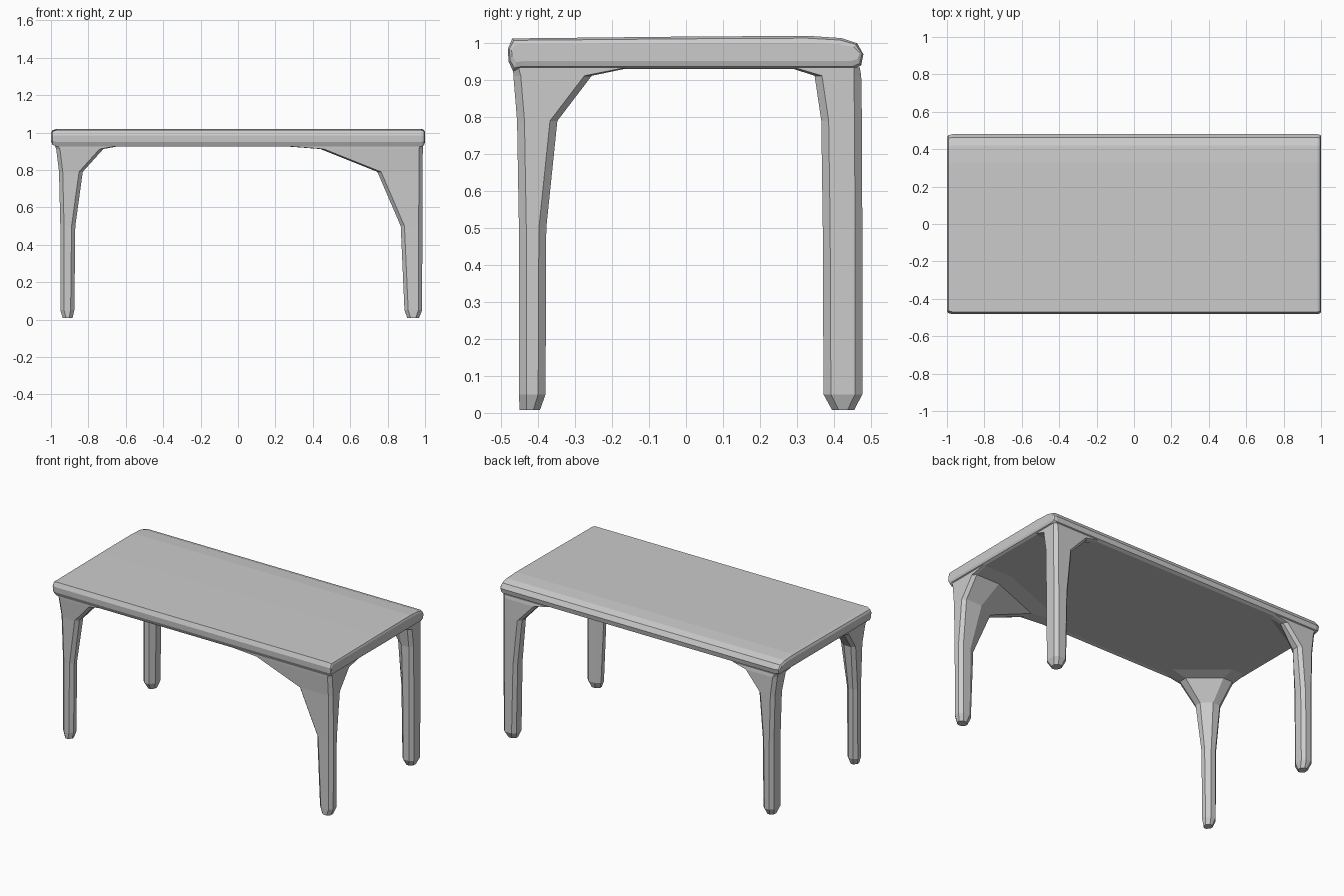
import bpy, bmesh

if "Cube" in bpy.data.objects:
    bpy.data.objects.remove(bpy.data.objects["Cube"])


def loft(name, rings):
    """Skin a list of equal-length point rings and cap both ends."""
    bm = bmesh.new()
    loops = [[bm.verts.new(p) for p in ring] for ring in rings]
    n = len(loops[0])
    for a, b in zip(loops, loops[1:]):
        for i in range(n):
            j = (i + 1) % n
            bm.faces.new((a[i], a[j], b[j], b[i]))
    bm.faces.new(loops[0])
    bm.faces.new(loops[-1])
    bmesh.ops.recalc_face_normals(bm, faces=bm.faces)
    mesh = bpy.data.meshes.new(name)
    bm.to_mesh(mesh)
    bm.free()
    obj = bpy.data.objects.new(name, mesh)
    bpy.context.collection.objects.link(obj)
    return obj


# Table top: side profile (y, z) swept along x, with eased ends
profile = [(-0.45, 0.93), (-0.468, 0.925), (-0.48, 0.95), (-0.482, 0.985),
           (-0.47, 1.013), (0.0, 1.018), (0.33, 1.02), (0.42, 1.014),
           (0.463, 1.0), (0.48, 0.97), (0.474, 0.94), (0.455, 0.93)]


def slab_ring(x, inset, squash):
    sy = 1 - inset / 0.48
    return [(x, y * sy, 0.978 + (z - 0.978) * squash) for y, z in profile]


loft("table_top", [slab_ring(-1.0, 0.015, 0.45), slab_ring(-0.993, 0.006, 0.8),
                   slab_ring(-0.97, 0, 1), slab_ring(0.98, 0, 1),
                   slab_ring(0.995, 0.004, 0.85), slab_ring(1.0, 0.01, 0.55)])

# Legs: octagonal sections, flaring into corner gussets under the top
levels = [0.008, 0.05, 0.5, 0.79, 0.912, 0.934]
chamfer = [0.018, 0.02, 0.02, 0.02, 0.02, 0.015]
inner_cut = [0.35, 0.3, 0.35, 0.45, 0.66, 0.75]


def leg(name, sx, sy, outer_x, inner_x, outer_y, inner_y):
    rings = []
    for z, c, k, ox, ix, oy, iy in zip(levels, chamfer, inner_cut,
                                       outer_x, inner_x, outer_y, inner_y):
        mx = ox - (1 - k) * (ox - ix)
        my = oy - (1 - k) * (oy - iy)
        pts = [(ox - c, oy), (ox, oy - c), (ox, iy + c), (ox - c, iy),
               (mx, iy), (ix, my), (ix, oy - c), (ix + c, oy)]
        rings.append([(sx * x, sy * y, z) for x, y in pts])
    return loft(name, rings)


left_outer = [0.937, 0.95, 0.95, 0.957, 0.972, 0.98]
right_outer = [0.968, 0.984, 0.986, 0.987, 0.988, 0.988]
left_inner = [0.885, 0.875, 0.87, 0.83, 0.72, 0.60]
front_outer = [0.45, 0.452, 0.452, 0.457, 0.467, 0.468]
front_inner = [0.395, 0.38, 0.378, 0.348, 0.255, 0.15]
back_outer = [0.455, 0.477, 0.477, 0.476, 0.474, 0.47]
back_inner = [0.395, 0.372, 0.37, 0.366, 0.348, 0.28]

leg("front_left_leg", -1, -1, left_outer, left_inner, front_outer, front_inner)
leg("front_right_leg", 1, -1, right_outer, [0.905, 0.89, 0.87, 0.745, 0.44, 0.15],
    front_outer, front_inner)
leg("back_left_leg", -1, 1, left_outer, [0.885, 0.875, 0.87, 0.845, 0.74, 0.65],
    back_outer, back_inner)
leg("back_right_leg", 1, 1, right_outer, [0.91, 0.895, 0.885, 0.855, 0.74, 0.65],
    back_outer, back_inner)
